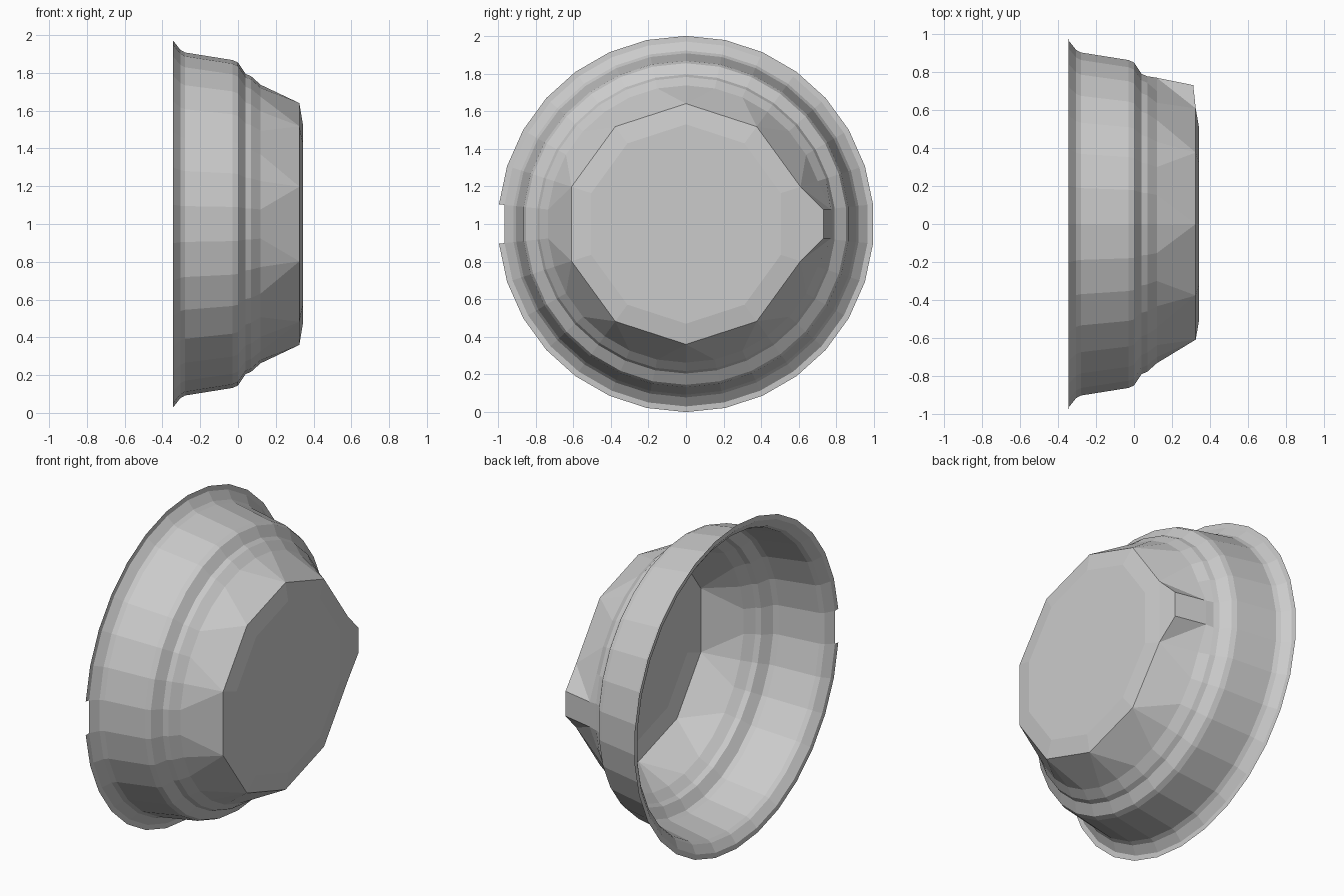
import bpy, bmesh
from math import sin, cos, radians

if "Cube" in bpy.data.objects:
    bpy.data.objects.remove(bpy.data.objects["Cube"])

bm = bmesh.new()
N = 30


def pt(x, r, deg):
    # point around the x axis, angle measured from the top toward +y
    a = radians(deg)
    return bm.verts.new((x, r * sin(a), 1 + r * cos(a)))


# bowl wall: (x, radius) from rim to foot
profile = [(-0.345, 1.0), (-0.343, 0.97), (-0.305, 0.922), (-0.28, 0.908),
           (-0.03, 0.868), (0.0, 0.855), (0.04, 0.795), (0.07, 0.782),
           (0.12, 0.737)]
rings = [[pt(x, r, 12 * j) for j in range(N)] for x, r in profile]
for i in range(len(rings) - 1):
    a, b = rings[i], rings[i + 1]
    for j in range(N):
        if i == 0 and j == 22:      # gap in the rim on the -y side
            continue
        k = (j + 1) % N
        bm.faces.new((a[j], a[k], b[k], b[j]))

# ten-sided floor with a raised centre
D = [pt(0.325, 0.64, 36 * k) for k in range(10)]
F = [pt(0.343, 0.53, 36 * k) for k in range(10)]
bm.faces.new(F)

# small spout on the +y side
R = rings[-1]
for j in (7, 8):
    R[j].co.y = 0.77
B7, B8 = pt(0.312, 0.735, 84), pt(0.312, 0.735, 96)

# lower wall: 30-sided ring down to the ten-sided floor
for k in range(10):
    d0, d1 = D[k], D[(k + 1) % 10]
    r = [R[(3 * k + n) % N] for n in range(4)]
    bm.faces.new((r[0], r[1], d0))
    bm.faces.new((r[2], r[3], d1))
    if k == 2:
        bm.faces.new((r[1], r[2], B8, B7))
        bm.faces.new((r[1], B7, d0))
        bm.faces.new((r[2], d1, B8))
        bm.faces.new((B7, B8, d1, d0))
    else:
        bm.faces.new((r[1], r[2], d1, d0))
    bm.faces.new((d0, d1, F[(k + 1) % 10], F[k]))

bmesh.ops.recalc_face_normals(bm, faces=bm.faces[:])
bm.faces.ensure_lookup_table()
floor = max(bm.faces, key=lambda f: f.calc_center_median().x)
if floor.normal.x < 0:
    bmesh.ops.reverse_faces(bm, faces=bm.faces[:])
mesh = bpy.data.meshes.new("bowl")
bm.to_mesh(mesh)
bm.free()
bpy.context.collection.objects.link(bpy.data.objects.new("bowl", mesh))
